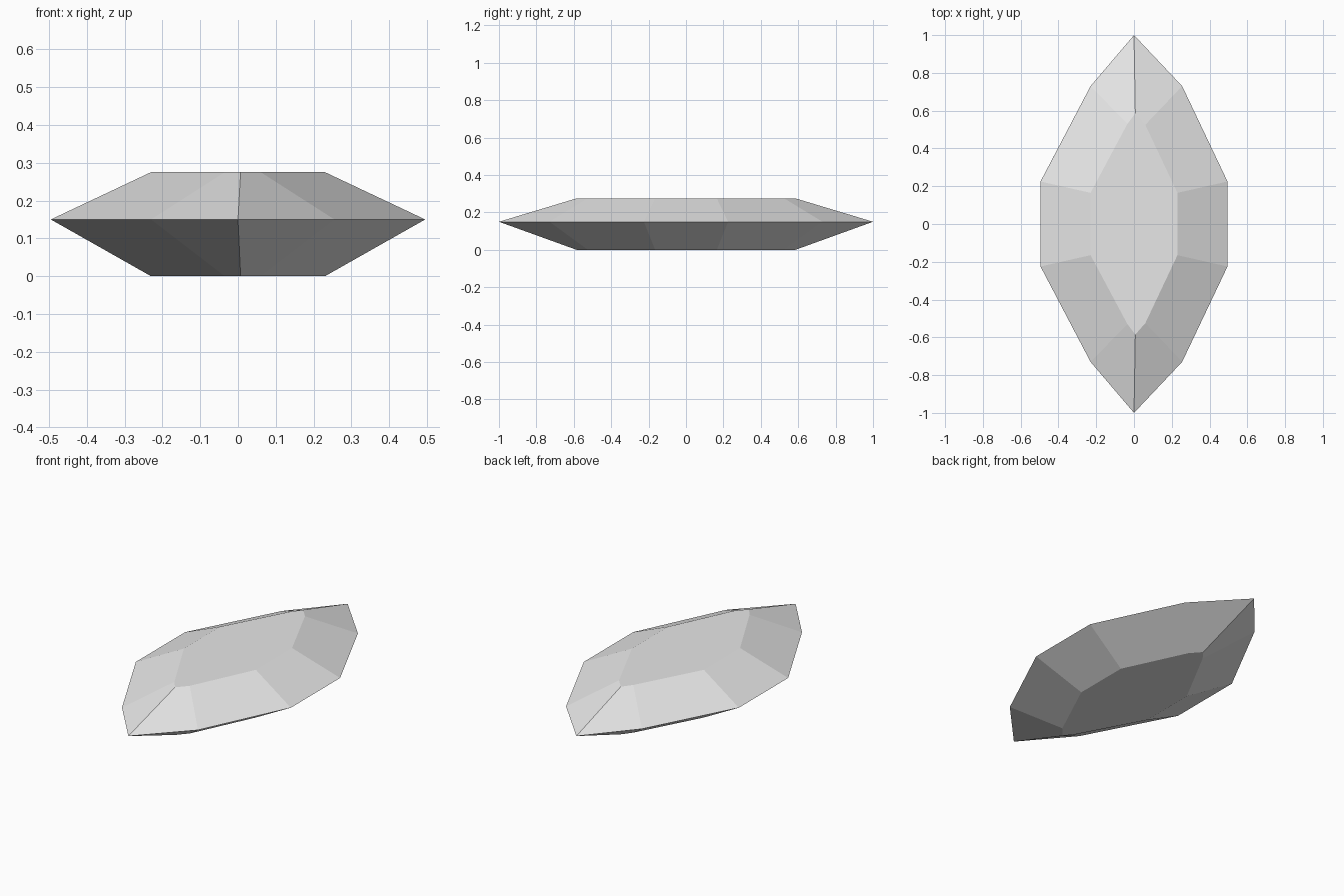
import bpy
import bmesh

# Remove the default cube
old = bpy.data.objects.get("Cube")
if old:
    bpy.data.objects.remove(old, do_unlink=True)

# Single flat colour
stone = bpy.data.materials.new("pale grey stone")
stone.use_nodes = True
colour = (0.8, 0.8, 0.8, 1)
stone.diffuse_color = colour
stone.node_tree.nodes["Principled BSDF"].inputs["Base Color"].default_value = colour


def outline(half):
    """Close a front-to-back mirrored loop from its rear half."""
    front = [(x, -y) for x, y in reversed(half)]
    return half + front


# Rear halves, left to right: wide waist and the smaller flat faces
waist = outline([(-0.495, 0.225), (-0.23, 0.73), (0.0, 1.0), (0.255, 0.73), (0.495, 0.225)])
flat = outline([(-0.23, 0.165), (-0.035, 0.53), (0.007, 0.585), (0.06, 0.525), (0.23, 0.165)])

# Three stacked rings: underside, waist, top
bm = bmesh.new()
rings = [[bm.verts.new((x, y, z)) for x, y in loop]
         for loop, z in ((flat, 0.0), (waist, 0.15), (flat, 0.275))]

# Sloping facets between neighbouring rings
for low, high in zip(rings, rings[1:]):
    for i in range(len(low)):
        j = (i + 1) % len(low)
        bm.faces.new((low[i], low[j], high[j], high[i]))

# Flat underside and top
bm.faces.new(rings[0])
bm.faces.new(rings[-1])
bmesh.ops.recalc_face_normals(bm, faces=bm.faces)

mesh = bpy.data.meshes.new("cut_gem")
bm.to_mesh(mesh)
bm.free()
mesh.materials.append(stone)
gem = bpy.data.objects.new("cut_gem", mesh)
bpy.context.collection.objects.link(gem)
